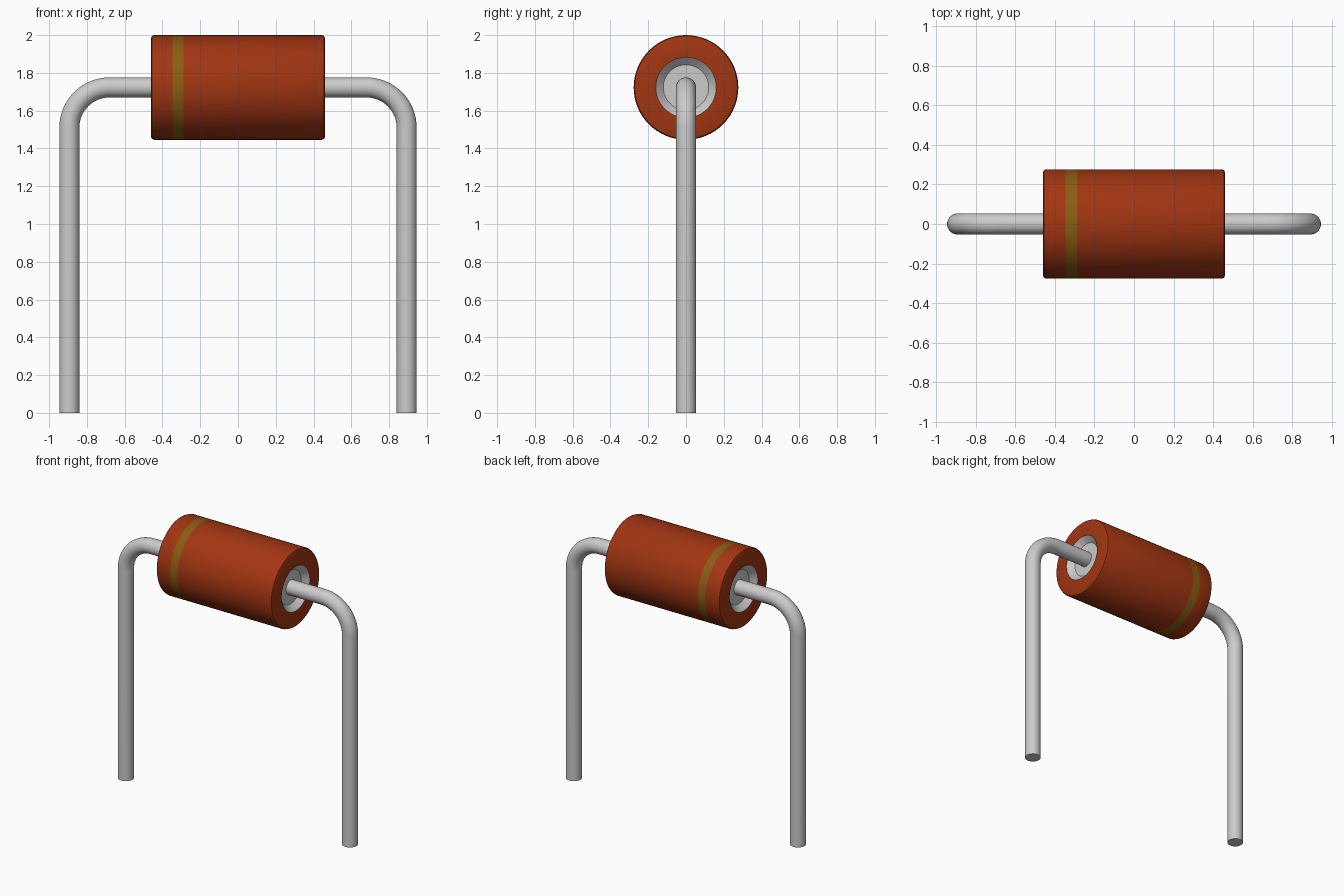
import bpy, bmesh
from math import sin, cos, pi, radians
from mathutils import Vector

cube = bpy.data.objects.get("Cube")
if cube:
    bpy.data.objects.remove(cube, do_unlink=True)

AXIS_Z = 1.723      # height of the body axis
HALF = 0.46         # half length of the body
BODY_R = 0.277
WIRE_R = 0.053
FLOOR_X = 0.42      # recess floor in each body end


def material(name, rgb):
    m = bpy.data.materials.new(name)
    m.use_nodes = True
    m.diffuse_color = (*rgb, 1)
    m.node_tree.nodes["Principled BSDF"].inputs["Base Color"].default_value = (*rgb, 1)
    return m


orange = material("orange body", (0.36, 0.036, 0.006))
olive = material("olive band", (0.25, 0.11, 0.006))
grey = material("grey metal", (0.60, 0.60, 0.60))


def sweep(name, rings, mats, pick=lambda f: 0):
    """Skin a list of vertex rings, cap both ends, colour faces by a rule."""
    bm = bmesh.new()
    loops = [[bm.verts.new(p) for p in ring] for ring in rings]
    n = len(loops[0])
    for a, b in zip(loops, loops[1:]):
        for i in range(n):
            j = (i + 1) % n
            bm.faces.new((a[i], a[j], b[j], b[i]))
    bm.faces.new(loops[0])
    bm.faces.new(loops[-1])
    bmesh.ops.recalc_face_normals(bm, faces=bm.faces)
    for f in bm.faces:
        f.material_index = pick(f)
    me = bpy.data.meshes.new(name)
    bm.to_mesh(me)
    bm.free()
    for m in mats:
        me.materials.append(m)
    ob = bpy.data.objects.new(name, me)
    bpy.context.collection.objects.link(ob)
    bpy.ops.object.select_all(action='DESELECT')
    ob.select_set(True)
    bpy.context.view_layer.objects.active = ob
    bpy.ops.object.shade_smooth_by_angle(angle=radians(32))
    return ob


def ring(centre, u, v, r, n):
    return [centre + (u * cos(2 * pi * i / n) + v * sin(2 * pi * i / n)) * r for i in range(n)]


# Body: turned about x, with rounded rims and a dished recess in each end
end = [(FLOOR_X, 0.12), (HALF, 0.16), (HALF, BODY_R - 0.015),
       (HALF - 0.004, BODY_R - 0.005), (HALF - 0.015, BODY_R)]
profile = ([(-x, r) for x, r in end] + [(-0.347, BODY_R), (-0.288, BODY_R)]
           + list(reversed(end)))
Y, Z = Vector((0, 1, 0)), Vector((0, 0, 1))


def body_colour(f):
    c = f.calc_center_median()
    if Vector((c.y, c.z - AXIS_Z)).length < 0.15:
        return 2                      # recess
    return 1 if -0.346 < c.x < -0.289 else 0


sweep("body", [ring(Vector((x, 0, AXIS_Z)), Y, Z, r, 64) for x, r in profile],
      [orange, olive, grey], body_colour)

# Leads: straight out of the recess, round bend, straight down
LEG_X, BEND = 0.893, 0.213
for side, name in ((1, "left_lead"), (-1, "right_lead")):
    path = [(FLOOR_X - 0.02, AXIS_Z, 0)]
    for k in range(17):
        a = pi / 2 * k / 16
        path.append((LEG_X - BEND + BEND * sin(a), AXIS_Z - BEND + BEND * cos(a), a))
    path.append((LEG_X, 0, pi / 2))
    sweep(name, [ring(Vector((side * x, 0, z)), Y, Vector((side * sin(a), 0, cos(a))), WIRE_R, 32)
                 for x, z, a in path], [grey])
